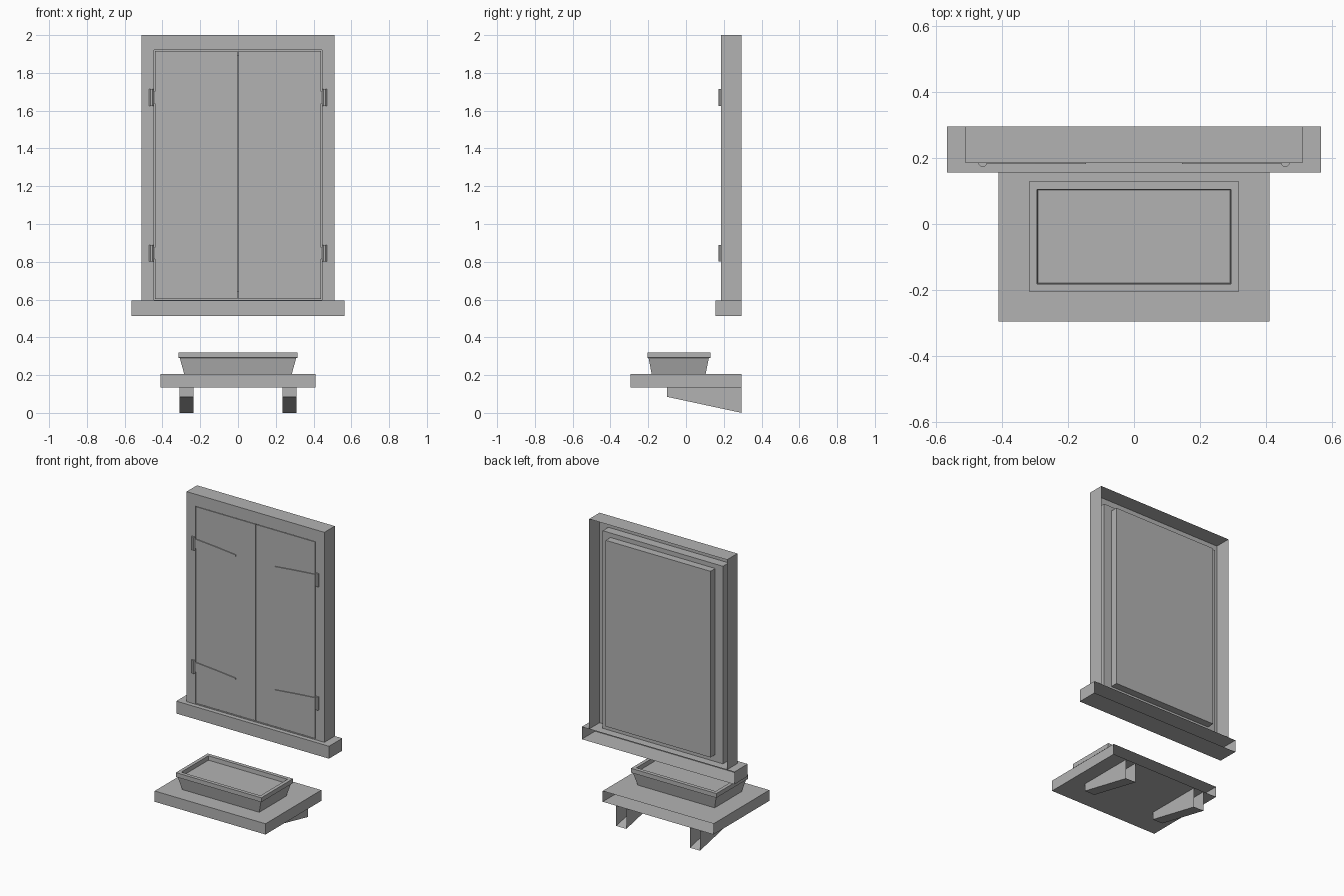
import bpy, bmesh

if "Cube" in bpy.data.objects:
    bpy.data.objects.remove(bpy.data.objects["Cube"])

grey = bpy.data.materials.new("plain grey")
grey.diffuse_color = (0.45, 0.45, 0.45, 1)
grey.use_nodes = True
grey.node_tree.nodes["Principled BSDF"].inputs["Base Color"].default_value = grey.diffuse_color


def finish(name, bm):
    bmesh.ops.recalc_face_normals(bm, faces=bm.faces)
    mesh = bpy.data.meshes.new(name)
    bm.to_mesh(mesh)
    bm.free()
    mesh.materials.append(grey)
    ob = bpy.data.objects.new(name, mesh)
    bpy.context.collection.objects.link(ob)
    return ob


def loft(name, loops, cap_start=False, cap_end=True):
    """Join successive closed loops of points with quads."""
    bm = bmesh.new()
    rings = [[bm.verts.new(p) for p in loop] for loop in loops]
    for a, b in zip(rings, rings[1:]):
        n = len(a)
        for i in range(n):
            j = (i + 1) % n
            bm.faces.new((a[i], a[j], b[j], b[i]))
    if cap_start:
        bm.faces.new(rings[0])
    if cap_end:
        bm.faces.new(rings[-1])
    return finish(name, bm)


def upright(x0, x1, z0, z1, y):
    return [(x0, y, z0), (x1, y, z0), (x1, y, z1), (x0, y, z1)]


def level(x, y0, y1, z):
    return [(-x, y0, z), (x, y0, z), (x, y1, z), (-x, y1, z)]


def box(name, x0, x1, y0, y1, z0, z1, back=True):
    return loft(name, [upright(x0, x1, z0, z1, y1), upright(x0, x1, z0, z1, y0)],
                cap_start=back)


# Hollow frame: outer shell, front face, opening, inner lip and deep rear panel
loft("window_frame", [upright(-w, w, z0, z1, y) for w, z0, z1, y in (
    (0.51, 0.595, 2.0, 0.295),
    (0.51, 0.595, 2.0, 0.185),
    (0.445, 0.598, 1.92, 0.185),
    (0.445, 0.598, 1.92, 0.245),
    (0.388, 0.645, 1.89, 0.245),
    (0.388, 0.645, 1.89, 0.295))])

# Sill and shelf, open towards the wall
box("window_sill", -0.565, 0.565, 0.155, 0.295, 0.512, 0.595, back=False)
box("shelf", -0.41, 0.41, -0.295, 0.295, 0.135, 0.207, back=False)

for side, s in (("left", -1), ("right", 1)):
    # Shutter leaf just inside the opening
    xa, xb = sorted((s * 0.003, s * 0.44))
    box(side + "_shutter", xa, xb, 0.187, 0.21, 0.602, 1.916)

    for level_name, z in (("lower", 0.845), ("upper", 1.67)):
        # Hinge barrel with a bevelled front
        h = 0.044
        xa, xb = sorted((s * 0.445, s * 0.47))
        loft(f"{side}_{level_name}_hinge", [
            upright(xa, xb, z - h, z + h, 0.19),
            upright(xa, xb, z - h, z + h, 0.18),
            upright(xa + 0.007, xb - 0.007, z - h, z + h, 0.173)])
        # Tapered strap lying on the shutter
        strap = [(0.447, 0.032), (0.3, 0.02), (0.145, 0.005)]
        outline = [(s * x, z + w) for x, w in strap]
        outline += [(s * x, z - w) for x, w in reversed(strap)]
        loft(f"{side}_{level_name}_strap",
             [[(x, y, zz) for x, zz in outline] for y in (0.187, 0.181)])

    # Wedge bracket, open towards the wall and under the shelf
    bm = bmesh.new()
    profile = [(0.295, 0.135), (-0.1, 0.135), (-0.1, 0.085), (0.295, 0.0)]
    a, b = ([bm.verts.new((s * x, y, z)) for y, z in profile] for x in (0.235, 0.31))
    bm.faces.new(a)
    bm.faces.new(b)
    for i in (1, 2):
        bm.faces.new((a[i], a[i + 1], b[i + 1], b[i]))
    finish(side + "_bracket", bm)

# Planter: flared body, overhanging rim and recessed filling
loft("planter", [level(*v) for v in (
    (0.285, -0.182, 0.104, 0.207),
    (0.308, -0.198, 0.121, 0.29),
    (0.316, -0.205, 0.13, 0.292),
    (0.316, -0.205, 0.13, 0.321),
    (0.293, -0.181, 0.105, 0.321),
    (0.291, -0.179, 0.103, 0.293))])
